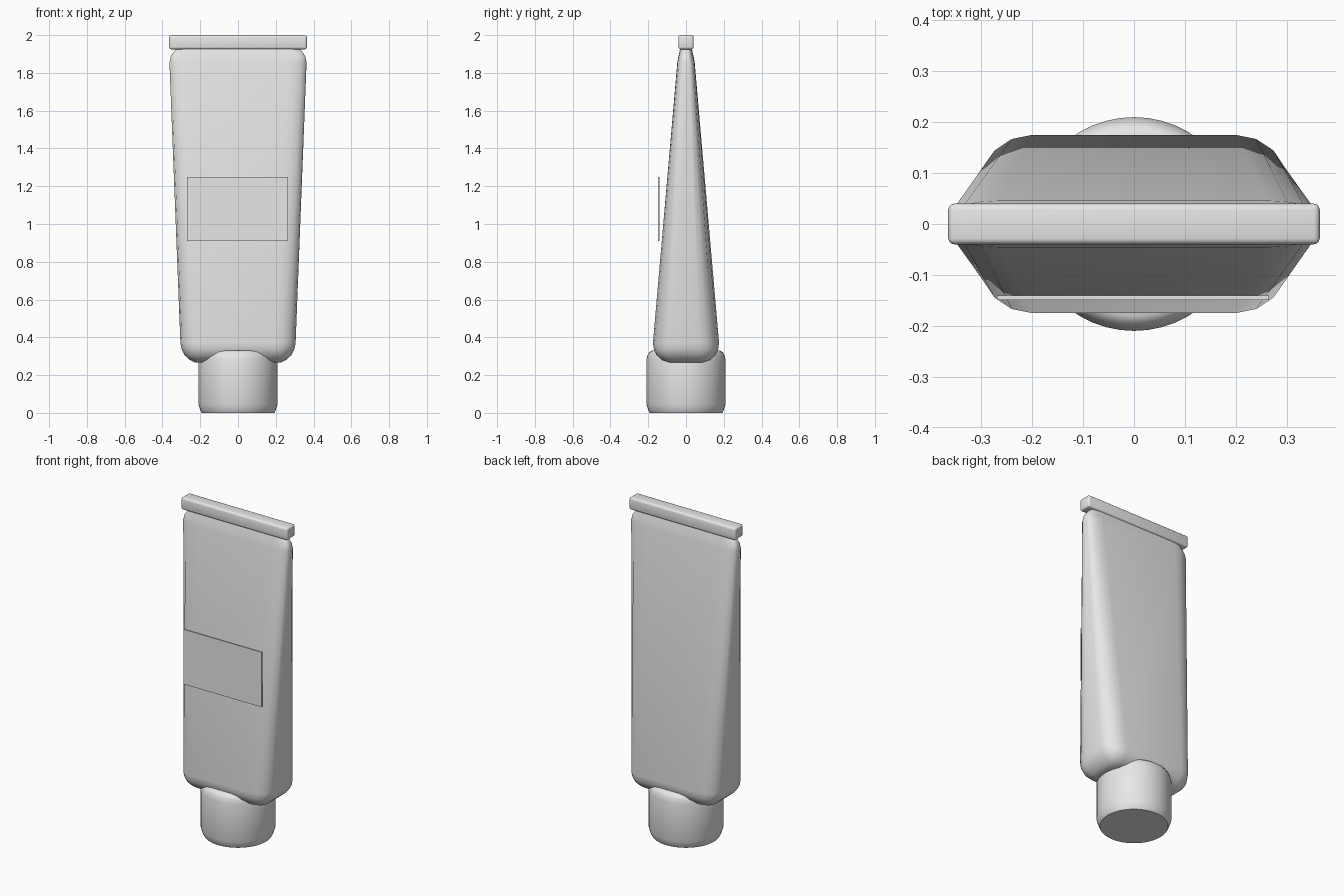
import bpy
import bmesh
from math import sin, cos, pi, radians

if "Cube" in bpy.data.objects:
    bpy.data.objects.remove(bpy.data.objects["Cube"], do_unlink=True)

grey = bpy.data.materials.new("light_grey")
colour = (0.8, 0.8, 0.8, 1)
grey.use_nodes = True
grey.diffuse_color = colour
grey.node_tree.nodes["Principled BSDF"].inputs["Base Color"].default_value = colour


def finish(bm, name):
    """Turn a bmesh into a smooth shaded grey object."""
    bmesh.ops.recalc_face_normals(bm, faces=bm.faces)
    mesh = bpy.data.meshes.new(name)
    bm.to_mesh(mesh)
    bm.free()
    mesh.materials.append(grey)
    obj = bpy.data.objects.new(name, mesh)
    bpy.context.collection.objects.link(obj)
    bpy.ops.object.select_all(action="DESELECT")
    obj.select_set(True)
    bpy.context.view_layer.objects.active = obj
    bpy.ops.object.shade_smooth_by_angle(angle=radians(35))
    return obj


def loft(name, rings):
    """Skin a list of closed rings and close both ends."""
    bm = bmesh.new()
    loops = [[bm.verts.new(p) for p in ring] for ring in rings]
    for low, high in zip(loops, loops[1:]):
        for i in range(len(low)):
            j = (i + 1) % len(low)
            bm.faces.new((low[i], low[j], high[j], high[i]))
    bm.faces.new(loops[0][::-1])
    bm.faces.new(loops[-1])
    return finish(bm, name)


def rounded_ring(z, hx, hy, rx, ry, steps=4):
    """Rectangle with elliptical corners at height z."""
    ring = []
    for quarter, (sx, sy) in enumerate([(1, 1), (-1, 1), (-1, -1), (1, -1)]):
        for k in range(steps + 1):
            a = (quarter + k / steps) * pi / 2
            ring.append((sx * (hx - rx) + rx * cos(a),
                         sy * (hy - ry) + ry * sin(a), z))
    return ring


def circle(z, r, sides=48):
    return [(r * cos(2 * pi * i / sides), r * sin(2 * pi * i / sides), z)
            for i in range(sides)]


def box(name, size, centre, bevel=0):
    bm = bmesh.new()
    bmesh.ops.create_cube(bm, size=1)
    bmesh.ops.scale(bm, vec=size, verts=bm.verts)
    bmesh.ops.translate(bm, vec=centre, verts=bm.verts)
    if bevel:
        bmesh.ops.bevel(bm, geom=bm.edges[:], offset=bevel, segments=3,
                        profile=0.5, affect="EDGES")
    return finish(bm, name)


# Tapered tube: rounded base, wide shoulders, thin flattened end
sections = [
    (0.268, 0.23, 0.09, 0.04, 0.03),
    (0.280, 0.255, 0.128, 0.06, 0.055),
    (0.305, 0.282, 0.155, 0.085, 0.08),
    (0.335, 0.298, 0.17, 0.10, 0.095),
    (0.370, 0.305, 0.175, 0.105, 0.105),
    (1.855, 0.363, 0.046, 0.10, 0.028),
    (1.885, 0.357, 0.041, 0.095, 0.026),
    (1.905, 0.345, 0.036, 0.085, 0.024),
    (1.930, 0.325, 0.031, 0.07, 0.020),
]
loft("tube_body", [rounded_ring(*s) for s in sections])

# Screw cap with softened rims
profile = [(0, 0.192), (0.012, 0.199), (0.045, 0.21), (0.28, 0.21),
           (0.305, 0.204), (0.322, 0.194), (0.33, 0.18)]
loft("cap", [circle(z, r) for z, r in profile])

# Crimped end seal and thin front label
box("end_seal", (0.73, 0.08, 0.075), (0, 0, 1.9625), 0.012)
box("front_label", (0.535, 0.009, 0.34), (-0.002, -0.145, 1.08))
